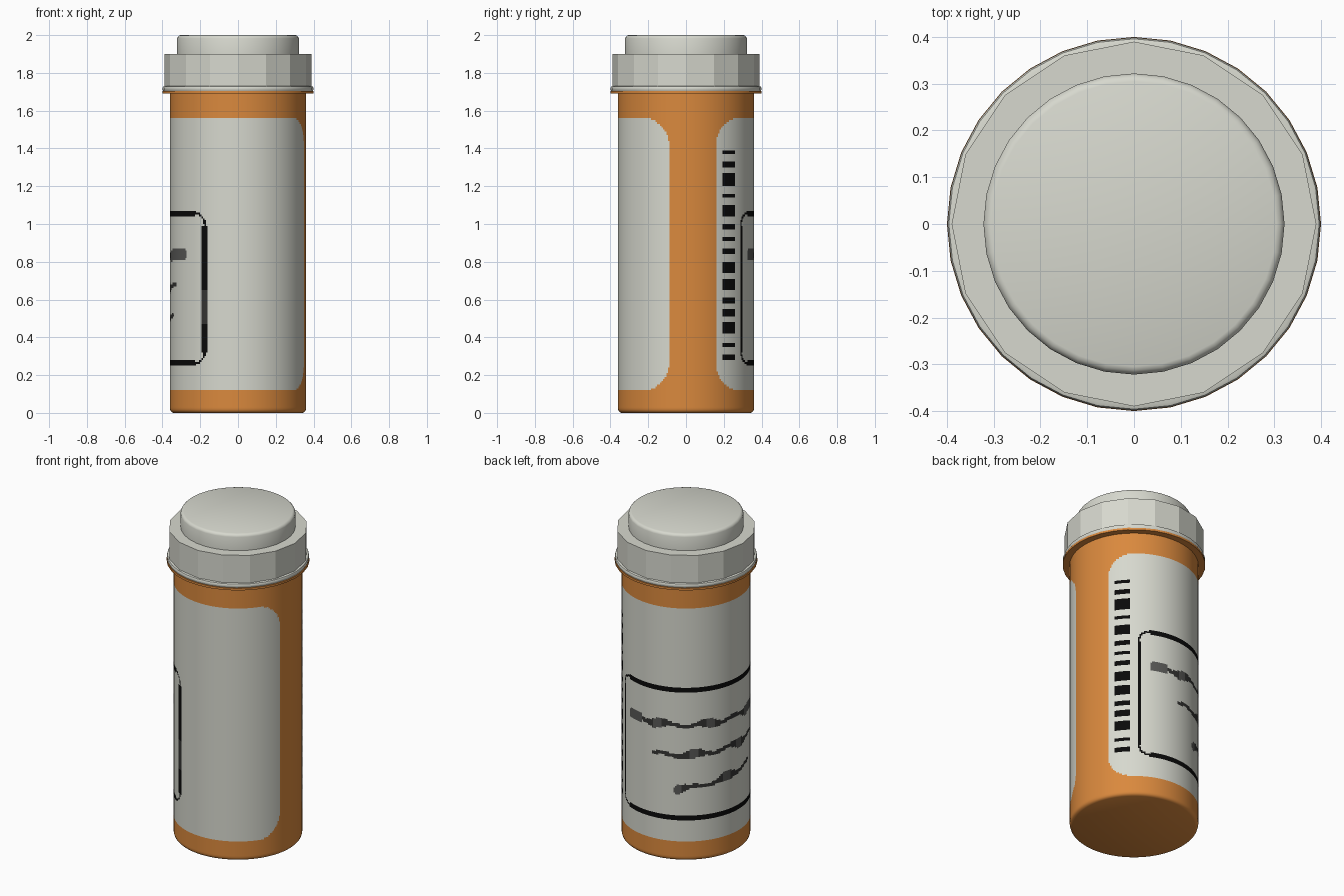
import bpy, bmesh, math

if "Cube" in bpy.data.objects:
    bpy.data.objects.remove(bpy.data.objects["Cube"])


def material(name, rgb):
    m = bpy.data.materials.new(name)
    m.diffuse_color = (*rgb, 1)
    m.use_nodes = True
    m.node_tree.nodes["Principled BSDF"].inputs["Base Color"].default_value = m.diffuse_color
    return m


ORANGE = material("amber_orange", (0.70, 0.25, 0.047))
WHITE = material("warm_white", (0.68, 0.69, 0.62))
BLACK = material("ink_black", (0.003, 0.003, 0.003))
CHARCOAL = material("ink_charcoal", (0.035, 0.035, 0.033))
GREY = material("ink_grey", (0.10, 0.10, 0.095))


def lathe(name, profile, segs, mats, rule=None, smooth=True):
    """Revolve (radius, z) points around z, closing both ends with a flat disc."""
    bm = bmesh.new()
    rings = []
    for r, z in profile:
        rings.append([bm.verts.new((r * math.cos(2 * math.pi * i / segs),
                                    r * math.sin(2 * math.pi * i / segs), z))
                      for i in range(segs)])
    for a, b in zip(rings, rings[1:]):
        for i in range(segs):
            j = (i + 1) % segs
            f = bm.faces.new((a[i], a[j], b[j], b[i]))
            if rule:
                c = f.calc_center_median()
                f.material_index = rule(math.degrees(math.atan2(c.y, c.x)) % 360, c.z)
    bm.faces.new(rings[0][::-1])
    bm.faces.new(rings[-1])
    me = bpy.data.meshes.new(name)
    bm.to_mesh(me)
    bm.free()
    for m in mats:
        me.materials.append(m)
    ob = bpy.data.objects.new(name, me)
    bpy.context.collection.objects.link(ob)
    if smooth:
        bpy.context.view_layer.objects.active = ob
        ob.select_set(True)
        bpy.ops.object.shade_smooth_by_angle(angle=math.radians(35))
        ob.select_set(False)
    return ob


# Label layout: angles in degrees around z (0 = +x, 90 = back), heights in z
R = 0.36
BARS = [(1.38, .013), (1.315, .013), (1.235, .03), (1.15, .013), (1.07, .03),
        (0.985, .013), (0.92, .013), (0.855, .016), (0.77, .03), (0.675, .03),
        (0.595, .013), (0.53, .016), (0.445, .03), (0.36, .013), (0.295, .013)]
# handwriting rows: start angle, end angle, start z, end z
ROWS = [(64, 221, 0.838, 0.838), (93, 205, 0.648, 0.672), (114, 199, 0.442, 0.51)]


def in_rounded(a, z, a0, a1, z0, z1, rad):
    """Signed distance to a rounded rectangle wrapped on the cylinder."""
    k = R * math.pi / 180
    dx = abs(a - (a0 + a1) / 2) * k - ((a1 - a0) / 2 * k - rad)
    dz = abs(z - (z0 + z1) / 2) - ((z1 - z0) / 2 - rad)
    return math.hypot(max(dx, 0), max(dz, 0)) + min(max(dx, dz), 0) - rad


def paint(a, z):
    # label with rounded corners, open strip on the right side
    if in_rounded(a, z, 26.4, 345.5, 0.12, 1.56, 0.145) > 0:
        return 0
    # barcode
    if 32 < a < 46.2 and any(abs(z - c) < h for c, h in BARS):
        return 2
    # box outline: thick sides, hairline corners
    if 64 < a < 230.5 and (0.25 < z < 0.28 or 1.04 < z < 1.07):
        return 2
    if 0.32 < z < 0.99:
        if 53 < a < 56.4:
            return 2
        if 237.2 < a < 242.7:
            return 3 if 0.47 < z < 0.65 else 2
    if (a < 64 or a > 230.5) and (z < 0.32 or z > 0.99):
        if abs(in_rounded(a, z, 54, 241, 0.26, 1.06, 0.07)) < 0.006:
            return 2
    # scribbled rows
    for n, (a0, a1, z0, z1) in enumerate(ROWS):
        if a0 < a < a1:
            t = (a - a0) / (a1 - a0)
            mid = z0 + (z1 - z0) * t + 0.008 * math.sin(a * 0.19 + n)
            blob = max(0, math.sin(a * 0.13 + 2 * n + 1.3))
            end = min(1, (a - a0 + 1) / 4, (a1 - a + 1) / 4)
            if n == 0 and (a < 82 or a > 195):
                blob, mid = 1, z0
            if abs(z - mid) < (0.012 + 0.018 * blob) * math.sqrt(end):
                if n == 0 and (a < 82 or a > 190):
                    return 4
                return 4 if blob > 0.85 else 3
    return 1


# Bottle body: fine rows so the label can be painted by face
body_profile = [(0.342, 0), (0.351, 0.004), (0.357, 0.01)]
body_profile += [(R, 0.02 + 0.01 * i) for i in range(168)]
lathe("bottle_body", body_profile, 256, [ORANGE, WHITE, BLACK, CHARCOAL, GREY], paint)

# Neck flange of the bottle
lathe("neck_flange", [(0.35, 1.69), (0.4, 1.69), (0.4, 1.703), (0.35, 1.703)], 32, [ORANGE])

# Cap: rounded lip, sixteen-sided grip and raised round top
lathe("cap_lip", [(0.385, 1.703), (0.396, 1.705), (0.399, 1.712), (0.399, 1.72),
                  (0.396, 1.727), (0.388, 1.73)], 32, [WHITE])
lathe("cap_grip", [(0.39, 1.725), (0.39, 1.9)], 16, [WHITE], smooth=False)
lathe("cap_top", [(0.322, 1.895), (0.322, 1.983), (0.319, 1.991), (0.313, 1.997),
                  (0.305, 2.0)], 32, [WHITE])
